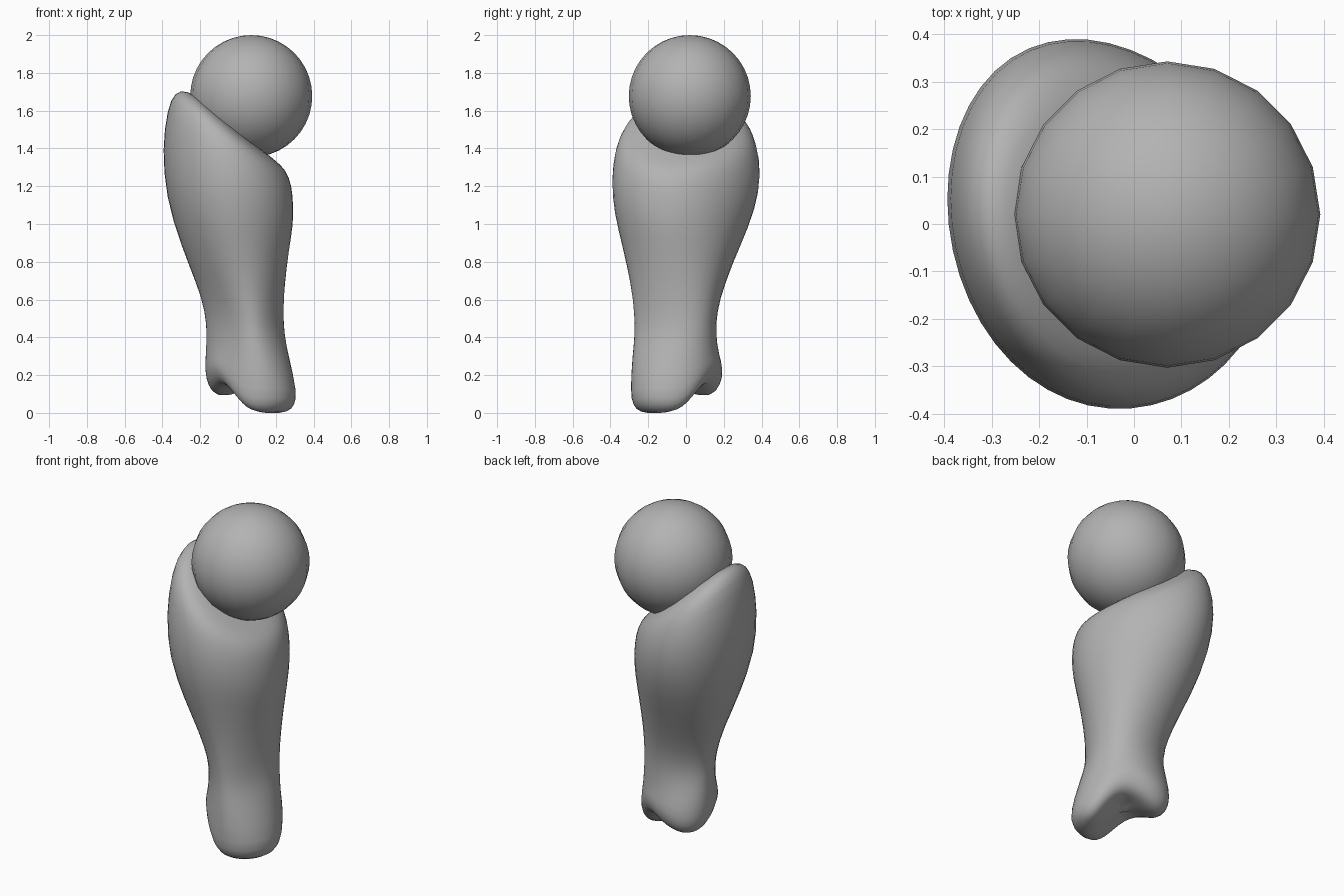
import bpy, bmesh, math
from mathutils import Vector

cube = bpy.data.objects.get("Cube")
if cube:
    bpy.data.objects.remove(cube, do_unlink=True)

# Single plain grey
grey = bpy.data.materials.new("plain_grey")
grey.use_nodes = True
COLOR = (0.45, 0.45, 0.45, 1)
grey.diffuse_color = COLOR
grey.node_tree.nodes["Principled BSDF"].inputs["Base Color"].default_value = COLOR

SEG = 24
SWELL = 1.025  # makes up for the shrinkage of the smoothing

# Limb rings, top to bottom:
# left x, left z, right x, right z, front y, back y, diagonal skew, corner bulge, edge sag
RINGS = [
    (-0.18, 1.65, 0.13, 1.39, -0.19, 0.19, 0.14, 0, 0.3),
    (-0.27, 1.71, 0.20, 1.335, -0.28, 0.27, 0.14, 0, 0.8),
    (-0.33, 1.70, 0.25, 1.29, -0.34, 0.33, 0.14, 0, 1),
    (-0.37, 1.61, 0.28, 1.21, -0.375, 0.365, 0.14, 0, 0.8),
    (-0.397, 1.40, 0.288, 1.10, -0.393, 0.388, 0.14, 0, 0.2),
    (-0.377, 1.14, 0.288, 1.00, -0.38, 0.36, 0.12, 0, 0),
    (-0.30, 0.89, 0.265, 0.86, -0.33, 0.28, 0.1, 0.015, 0),
    (-0.21, 0.68, 0.24, 0.68, -0.285, 0.20, 0.08, 0.03, 0),
    (-0.163, 0.53, 0.23, 0.53, -0.265, 0.16, 0.08, 0.04, 0),
    (-0.155, 0.42, 0.235, 0.42, -0.26, 0.155, 0.1, 0.04, 0),
    (-0.165, 0.31, 0.26, 0.31, -0.275, 0.175, 0.2, 0.03, 0),
]
# Rounded underside: size factor and height above the saddle
UNDERSIDE = [(1.0, 0.115), (0.94, 0.05), (0.79, 0.01), (0.53, 0.0), (0.27, 0.0)]
FOOT = Vector((0.07, -0.05))


def saddle(x, y):
    """Height of the underside: a broad lobe at front +x, a narrow one at back -x."""
    w = (x - FOOT.x - y + FOOT.y) / math.sqrt(2) + 0.05
    p = (x - FOOT.x + y - FOOT.y) / math.sqrt(2)
    if w > 0:
        return 0.066 + 0.076 * math.cos(math.pi * min(w / 0.21, 1))
    return 0.107 + 0.035 * math.cos(math.pi * max(w / 0.18, -1)) - 13 * w * p * p


def oval(skew, bulge):
    """Unit oval leaning along one diagonal, with an offset along the other."""
    for i in range(SEG):
        a = math.tau * i / SEG
        c, s = math.cos(a), math.sin(a - skew) * (1 - 0.08 * math.cos(a))
        yield c, s, bulge * math.sin(2 * a) / math.sqrt(2)


def finish(name, bm):
    bmesh.ops.recalc_face_normals(bm, faces=bm.faces)
    mesh = bpy.data.meshes.new(name)
    bm.to_mesh(mesh)
    bm.free()
    mesh.materials.append(grey)
    mesh.polygons.foreach_set("use_smooth", [True] * len(mesh.polygons))
    obj = bpy.data.objects.new(name, mesh)
    bpy.context.collection.objects.link(obj)
    return obj


# Limb: lofted rings closed by a slanted cap and a two-lobed underside
bm = bmesh.new()
loops = []
for xl, zl, xr, zr, y0, y1, skew, bulge, sag in RINGS:
    mid = Vector(((xl + xr) / 2, (y0 + y1) / 2, (zl + zr) / 2))
    half = Vector(((xr - xl) / 2, 0, (zr - zl) / 2)) * SWELL
    depth = (y1 - y0) / 2 * SWELL
    loops.append([bm.verts.new(mid + half * c + Vector(
        (b, s * depth + b, -sag * s * s * (0.06 if s > 0 else 0.03))))
        for c, s, b in oval(skew, bulge)])
for size, lift in UNDERSIDE:
    loop = []
    for c, s, b in oval(0.25, 0.01):
        x, y = FOOT.x + 0.247 * size * c + b, FOOT.y + 0.25 * size * s + b
        loop.append(bm.verts.new((x, y, saddle(x, y) + lift)))
    loops.append(loop)
for a, b in zip(loops, loops[1:]):
    for i in range(SEG):
        j = (i + 1) % SEG
        bm.faces.new((a[i], a[j], b[j], b[i]))
for loop in (loops[0], loops[-1]):
    centre = bm.verts.new(sum((v.co for v in loop), Vector()) / SEG)
    for i in range(SEG):
        bm.faces.new((loop[i], loop[(i + 1) % SEG], centre))
limb = finish("limb", bm)
smooth = limb.modifiers.new("smooth", "SUBSURF")
smooth.levels = smooth.render_levels = 1

# Ball joint resting in the slanted top
bm = bmesh.new()
bmesh.ops.create_uvsphere(bm, u_segments=20, v_segments=20, radius=0.323)
ball = finish("ball_joint", bm)
ball.location = (0.07, 0.02, 1.677)
